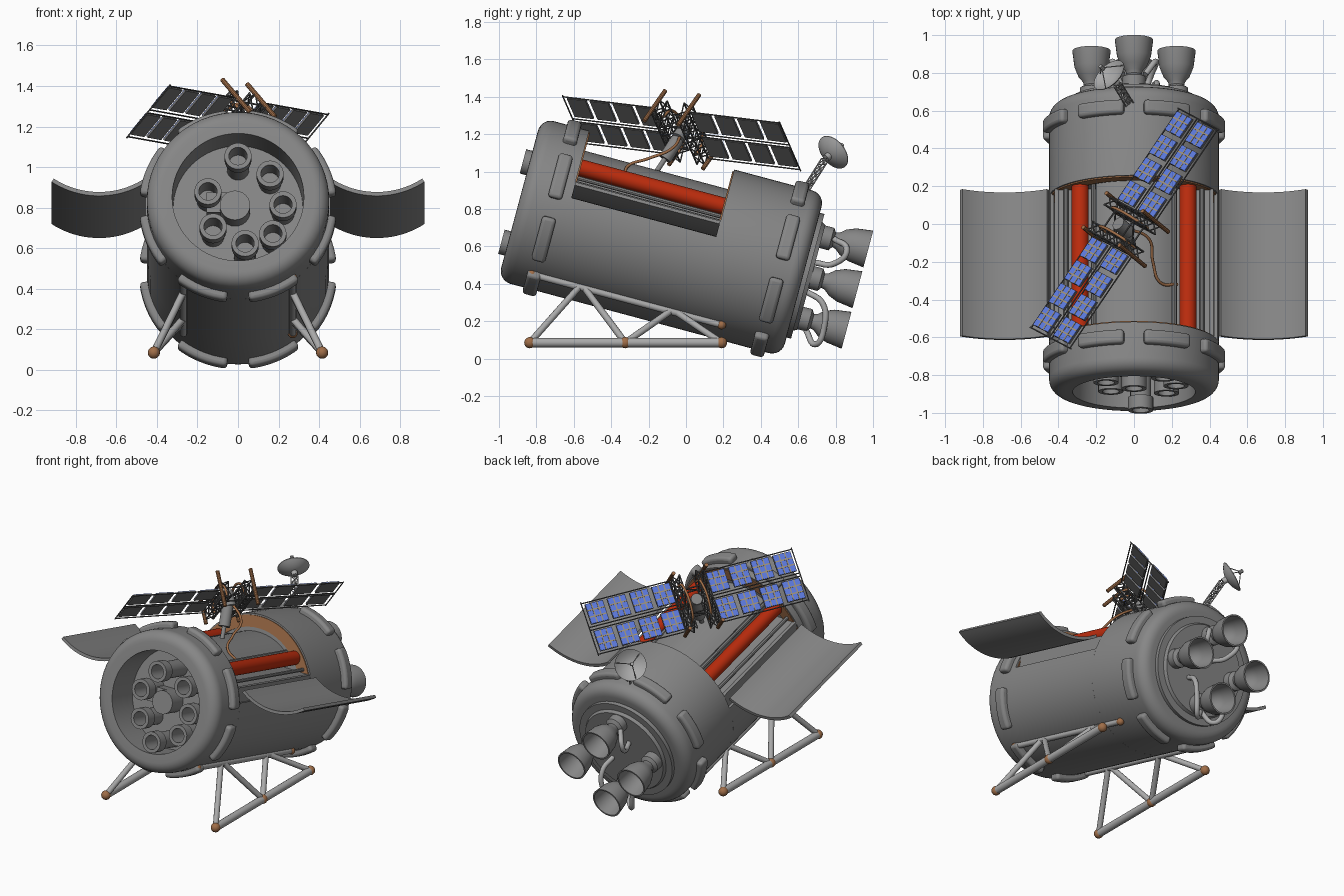
import bpy, bmesh
from math import sin, cos, pi, radians, acos
from mathutils import Matrix, Vector

if "Cube" in bpy.data.objects:
    bpy.data.objects.remove(bpy.data.objects["Cube"])


def material(name, rgb):
    m = bpy.data.materials.new(name)
    m.use_nodes = True
    m.diffuse_color = (*rgb, 1)
    m.node_tree.nodes["Principled BSDF"].inputs["Base Color"].default_value = (*rgb, 1)
    return m


HULL = material("hull grey", (.24, .24, .24))
PALE = material("pale metal", (.4, .4, .4))
BACK = material("panel back grey", (.16, .16, .16))
DARK = material("dark metal", (.1, .1, .1))
RED = material("red", (.5, .025, .004))
BROWN = material("copper brown", (.35, .155, .065))
BLUE = material("cell blue", (.11, .2, .75))
TAN = material("cell grid tan", (.35, .29, .19))

# Hull frame: y runs along the tilted axis towards the tail, z is up from the axis
TILT = Matrix.Rotation(radians(-15), 4, 'X')
AXIS = TILT @ Matrix.Translation((0, 0, .593))


def L(x, s, t):
    return AXIS @ Vector((x, s, t))


def finish(bm, name, mat, angle=35, bevel=0):
    bmesh.ops.remove_doubles(bm, verts=bm.verts, dist=1e-5)
    bmesh.ops.recalc_face_normals(bm, faces=bm.faces)
    me = bpy.data.meshes.new(name)
    bm.to_mesh(me)
    bm.free()
    me.materials.append(mat)
    me.shade_smooth()
    me.set_sharp_from_angle(angle=radians(angle))
    ob = bpy.data.objects.new(name, me)
    bpy.context.scene.collection.objects.link(ob)
    if bevel:
        b = ob.modifiers.new("rounding", 'BEVEL')
        b.width, b.segments, b.limit_method = bevel, 3, 'ANGLE'


def lathe(bm, prof, M=AXIS, a0=0, a1=360, n=64):
    """Turn (s, r) points about the y axis; a partial turn closes the profile."""
    part = a1 - a0 < 360
    rings = []
    for i in range(n + 1):
        a = radians(a0 + (a1 - a0) * i / n)
        rings.append([bm.verts.new(M @ Vector((r * cos(a), s, r * sin(a)))) for s, r in prof])
    k = len(prof)
    for A, B in zip(rings, rings[1:]):
        for j in range(k if part else k - 1):
            bm.faces.new((A[j], A[(j + 1) % k], B[(j + 1) % k], B[j]))
    if part:
        bm.faces.new(rings[0])
        bm.faces.new(rings[-1])
    else:
        bmesh.ops.remove_doubles(bm, verts=bm.verts, dist=1e-5)


def rod(bm, p, q, r, n=8):
    p, q = Vector(p), Vector(q)
    M = Matrix.Translation((p + q) / 2) @ (q - p).to_track_quat('Z', 'Y').to_matrix().to_4x4()
    bmesh.ops.create_cone(bm, cap_ends=True, segments=n, radius1=r, radius2=r,
                          depth=(q - p).length, matrix=M)


def box(bm, c, size, M):
    bmesh.ops.create_cube(bm, size=1, matrix=M @ Matrix.Translation(c) @ Matrix.Diagonal((*size, 1)))


def pipe(name, pts, r, mat):
    cu = bpy.data.curves.new(name, 'CURVE')
    cu.dimensions, cu.bevel_depth, cu.bevel_resolution, cu.use_fill_caps = '3D', r, 3, True
    sp = cu.splines.new('BEZIER')
    sp.bezier_points.add(len(pts) - 1)
    for b, p in zip(sp.bezier_points, pts):
        b.co = p
        b.handle_left_type = b.handle_right_type = 'AUTO'
    cu.materials.append(mat)
    bpy.context.scene.collection.objects.link(bpy.data.objects.new(name, cu))


def corner(s, d):
    return [(s + d * .07 * sin(a * pi / 12), .38 + .07 * cos(a * pi / 12)) for a in range(7)]


# Hull: nose collar with a deep recess, tail section, open middle shell
S0, S1 = -.815, -.012
bm = bmesh.new()
lathe(bm, [(S0, 0), (S0, .45)] + corner(-1.01, -1) + [(-1.08, .325), (-.86, .32), (-.86, 0)])
finish(bm, "nose_collar", HULL)
bm = bmesh.new()
lathe(bm, [(S1, 0), (S1, .45)] + corner(.42, 1) + [(.49, .345), (.515, .345), (.515, .30), (.535, .29), (.535, 0)])
finish(bm, "tail_section", HULL)
bm = bmesh.new()
lathe(bm, [(S0, .43), (S1, .43), (S1, .45), (S0, .45)], a0=170, a1=370)
finish(bm, "middle_shell", HULL)
# Copper rings on the bulkheads at both ends of the bay
for name, s in (("front_bulkhead_ring", S0 + .003), ("rear_bulkhead_ring", S1 - .003)):
    bm = bmesh.new()
    lathe(bm, [(s - .004, .365), (s - .004, .44), (s + .004, .44), (s + .004, .365), (s - .004, .365)])
    finish(bm, name, BROWN)

# Bay: rounded spine, shelves with rails, red tanks, hinged doors
bm = bmesh.new()
a = acos(.2 / .34)
sect = [(.34 * cos(a + (pi - 2 * a) * i / 16), .34 * sin(a + (pi - 2 * a) * i / 16)) for i in range(17)]
f = bm.faces.new([bm.verts.new(L(x, S0, t)) for x, t in sect + [(-.2, -.1), (.2, -.1)]])
ext = bmesh.ops.extrude_face_region(bm, geom=[f])
bmesh.ops.translate(bm, verts=[v for v in ext["geom"] if isinstance(v, bmesh.types.BMVert)],
                    vec=TILT.to_3x3() @ Vector((0, S1 - S0, 0)))
finish(bm, "bay_spine", HULL)
shelf, rails, tanks, doors = (bmesh.new() for _ in range(4))
for k in (-1, 1):
    box(shelf, (k * .31, (S0 + S1) / 2, .12), (.22, S1 - S0, .1), AXIS)
    for x, t in ((.36, .19), (.4, .16), (.215, .27)):
        rod(rails, L(k * x, S0, t), L(k * x, S1, t), .012)
    rod(tanks, L(k * .285, S0, .247), L(k * .285, S1, .247), .045, 24)
    lathe(doors, [(S0, .40), (S1, .40), (S1, .42), (S0, .42)],
          AXIS @ Matrix.Translation((k * .685, 0, .497)), 236, 304, 20)
finish(shelf, "bay_shelves", HULL)
finish(rails, "bay_rails", HULL)
finish(tanks, "red_tanks", RED)
finish(doors, "bay_doors", HULL)

# Clamps round both ends
bm = bmesh.new()
for s in (-.9, .36):
    for k in range(8):
        c = 22.5 + 45 * k
        lathe(bm, [(s - .038, .43), (s + .038, .43), (s + .038, .488), (s - .038, .488)],
              a0=c - 16, a1=c + 16, n=8)
finish(bm, "hull_clamps", HULL, bevel=.018)

# Nose tubes in the recess, with a hub and arm in the middle; two tubes stand proud
bm = bmesh.new()
for x, t, end in ((0, .2, -1.115), (.158, .13, -1.04), (.222, -.027, -1.04), (.172, -.175, -1.04),
                  (.035, -.245, -1.115), (-.123, -.14, -1.04), (-.148, .04, -1.04)):
    M = AXIS @ Matrix.Translation((x, 0, t))
    lathe(bm, [(-.86, .055), (end + .07, .055), (end + .07, .067), (end, .067),
               (end, .045), (end + .15, .045), (end + .15, 0)], M, n=24)
rod(bm, L(-.015, -.85, -.015), L(-.015, -.98, -.015), .075, 24)
box(bm, (-.085, -.9, .01), (.14, .08, .1), AXIS)
finish(bm, "nose_tubes", HULL)

# Tail engines and feed pipes
bm = bmesh.new()
for k in range(4):
    M = AXIS @ Matrix.Translation((.225 * cos(k * pi / 2), 0, .225 * sin(k * pi / 2)))
    lathe(bm, [(.53, .062), (.585, .062), (.60, .04), (.62, .045), (.65, .07), (.70, .09), (.79, .102),
               (.79, .092), (.70, .08), (.65, .055), (.62, 0)], M, n=32)
finish(bm, "engine_bells", HULL)
for g, side in ((1, "left"), (-1, "right")):
    pipe("upper_pipe_" + side, [L(g * .05, .53, .08), L(g * .09, .63, .1), L(g * .115, .68, .19),
                                L(g * .06, .6, .23)], .016, PALE)
    pipe("lower_pipe_" + side, [L(g * .1, .53, -.08), L(g * .12, .63, -.12), L(g * .11, .67, -.24),
                                L(g * .07, .65, -.34), L(0, .58, -.28)], .016, PALE)

# Side trusses
bars, balls = bmesh.new(), bmesh.new()
for k in (-1, 1):
    low = [Vector((k * .415, y, .085)) for y in (-.835, -.325, .19)]
    top = [Vector((k * .27, -.825, .45)), Vector((k * .27, .19, .18))]
    rod(bars, low[0], low[2], .025, 16)
    rod(bars, top[0], top[1], .018, 16)
    for i, fr in ((0, .25), (1, .28), (1, .73), (2, .77)):
        rod(bars, low[i], top[0].lerp(top[1], fr), .018, 12)
    for p, r in [(p, .03) for p in low] + [(p, .024) for p in top if k > 0]:
        bmesh.ops.create_uvsphere(balls, u_segments=16, v_segments=10, radius=r, matrix=Matrix.Translation(p))
finish(bars, "truss_bars", PALE)
finish(balls, "truss_joints", BROWN)

# Solar wings: u along the span, w across, n out of the cell side
U = Vector((.78, 1.155, -.14)).normalized()
N = U.cross(Vector((-.21, .11, -.255))).normalized()
W = N.cross(U)
HUB = Vector((-.055, -.02, 1.21))
P = Matrix.Translation(HUB) @ Matrix((U, W, N)).transposed().to_4x4()


def Q(u, w, n=0):
    return P @ Vector((u, w, n))


plates, cells, grid, frame = (bmesh.new() for _ in range(4))
for k in (-1, 1):
    for w in (-.09, .09):
        for i in range(4):
            u = k * (.182 + i * .148)
            box(plates, (u, w, 0), (.12, .134, .01), P)
            box(cells, (u, w, .007), (.116, .13, .004), P)
            for g in (-1, 1):
                box(grid, (u + g * .0195, w, .0095), (.008, .13, .002), P)
                box(grid, (u, w + g * .022, .0097), (.116, .008, .002), P)
        for e in (-.08, .08):
            rod(frame, Q(k * .1, w + e, -.008), Q(k * .705, w + e, -.008), .004, 5)
    for u in (.11, .703):
        rod(frame, Q(k * u, -.18, -.008), Q(k * u, .18, -.008), .004, 5)
    # Lattice box at the root of the wing
    edges = [(.055, -.05), (.105, -.05), (.105, .045), (.055, .045)]
    for (u, n), (u2, n2) in zip(edges, edges[1:] + edges[:1]):
        rod(frame, Q(k * u, -.18, n), Q(k * u, .18, n), .005, 5)
        for i in range(6):
            w = -.18 + i * .06
            rod(frame, Q(k * u, w, n), Q(k * u2, w + .06, n2), .004, 5)
            rod(frame, Q(k * u, w + .06, n), Q(k * u2, w, n2), .004, 5)
    for w in (-.08, .08):
        rod(frame, Q(-.055, k * w, -.05), Q(.055, k * w, .045), .005, 5)
        rod(frame, Q(-.055, w, k * .045), Q(.055, w, k * .045), .005, 5)
finish(plates, "panel_backs", BACK)
finish(cells, "panel_cells", BLUE)
finish(grid, "panel_grid", TAN)
finish(frame, "wing_frame", DARK)

# Hub, mast, copper rods, loops and cable
bm = bmesh.new()
base = Vector((0, -.19, .95))
rod(bm, base, HUB, .014, 12)
rod(bm, base.lerp(HUB, .45), HUB, .036, 20)
rod(bm, Q(0, 0, -.05), Q(0, 0, .05), .036, 20)
finish(bm, "wing_mast", HULL)
bm = bmesh.new()
for u in (-.11, .11):
    for w in (-.178, .178):
        h = .12 if w < 0 else .08
        rod(bm, Q(u, w, -h), Q(u, w, h), .012, 10)
finish(bm, "copper_rods", BROWN)
for name, u in (("copper_loop_front", -.06), ("copper_loop_rear", .06)):
    pipe(name, [Q(u, -.13, -.03), Q(u, -.1, .055), Q(u, .1, .055), Q(u, .13, -.03)], .008, BROWN)
pipe("copper_cable", [HUB, (.08, -.08, 1.12), (.1, -.2, 1.07), (.14, -.31, 1.03), (.23, -.32, .97)], .008, BROWN)

# Dish antenna on a lattice mast
D = Vector((-.6, .62, .5)).normalized()
C = Vector((-.11, .765, 1.085))
M = Matrix.Translation(C) @ Vector((0, 1, 0)).rotation_difference(D).to_matrix().to_4x4()
bm = bmesh.new()
bowl = [(.0006 * i * i, .0125 * i) for i in range(9)]
lathe(bm, bowl + [(s - .004, r) for s, r in reversed(bowl)], M, n=32)
rod(bm, C - D * .03, C, .02, 12)
for i in range(3):
    a = i * 2 * pi / 3
    rod(bm, M @ Vector((.09 * cos(a), .032, .09 * sin(a))), C + D * .1, .003, 5)
rod(bm, C + D * .085, C + D * .115, .012, 10)
finish(bm, "dish", PALE)
bm = bmesh.new()
foot, head = Vector((-.015, .62, .87)), C - D * .03
legs = [Vector((.025 * cos(i * 2.094), .025 * sin(i * 2.094), 0)) for i in range(3)]
for i, o in enumerate(legs):
    rod(bm, foot + o, head + o, .004, 6)
    for j in range(6):
        x, y = foot.lerp(head, j / 6), foot.lerp(head, (j + 1) / 6)
        rod(bm, x + o, y + legs[(i + 1) % 3], .003, 5)
        rod(bm, y + o, y + legs[(i + 1) % 3], .003, 5)
rod(bm, foot, foot.lerp(head, .4), .01, 8)
finish(bm, "dish_mast", PALE)
